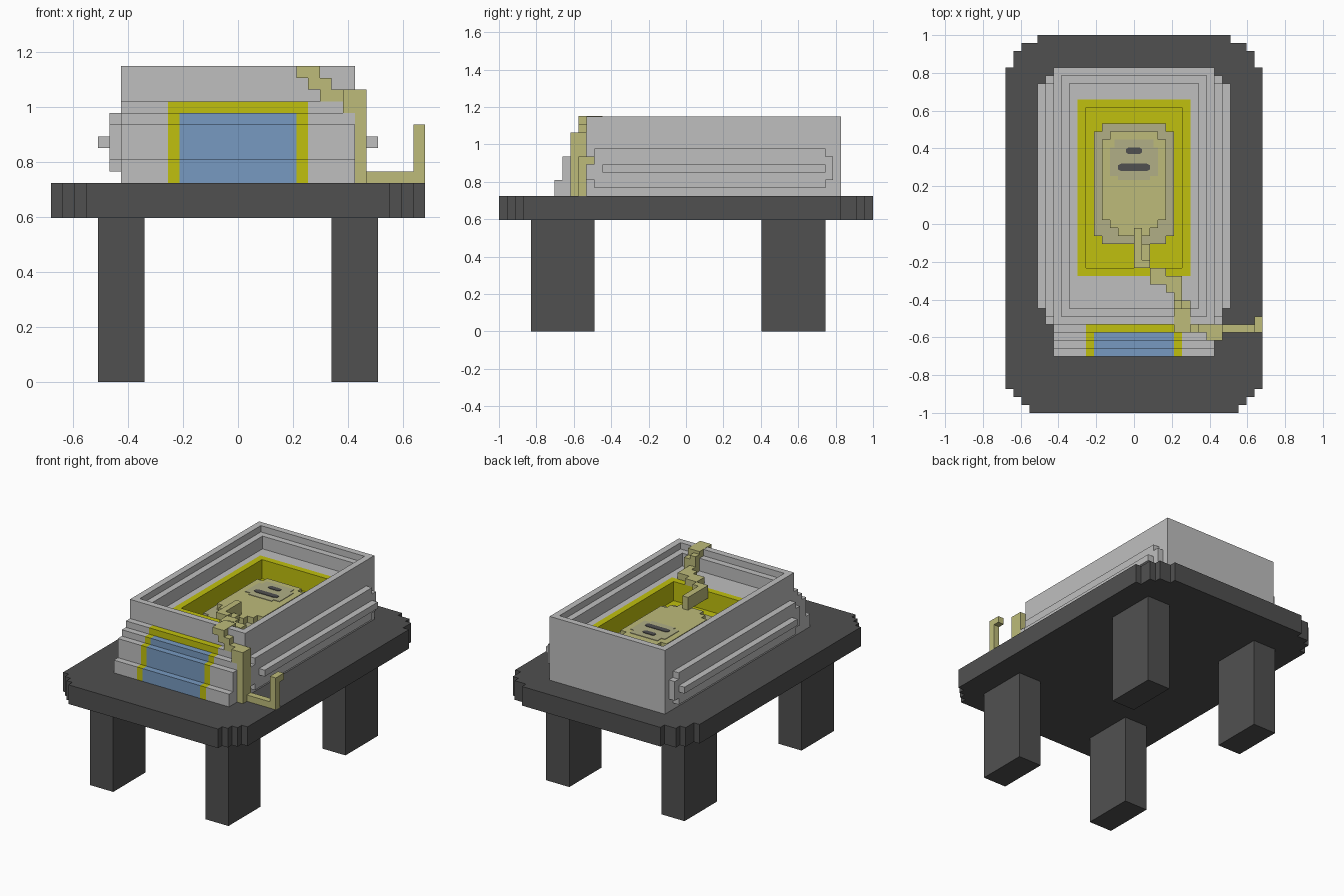
import bpy
import bmesh

cube = bpy.data.objects.get("Cube")
if cube:
    bpy.data.objects.remove(cube, do_unlink=True)

V = 2 / 47          # size of one block
MID = 23.5          # block row at y = 0


def material(name, srgb):
    lin = [(c / 255 / 12.92) if c < 11 else ((c / 255 + 0.055) / 1.055) ** 2.4 for c in srgb]
    m = bpy.data.materials.new(name)
    m.use_nodes = True
    m.diffuse_color = (*lin, 1)
    m.node_tree.nodes["Principled BSDF"].inputs["Base Color"].default_value = (*lin, 1)
    return m


DARK = material("dark grey", (80, 80, 80))
GREY = material("light grey", (191, 191, 191))
YELLOW = material("strong yellow", (192, 192, 14))
BLUE = material("panel blue", (119, 154, 193))
OLIVE = material("pale olive", (189, 187, 122))
DUST = material("dusty olive", (177, 175, 134))


def finish(name, bm, mat):
    bmesh.ops.recalc_face_normals(bm, faces=bm.faces)
    for v in bm.verts:
        v.co = (v.co.x * V, (v.co.y - MID) * V, v.co.z * V)
    me = bpy.data.meshes.new(name)
    bm.to_mesh(me)
    bm.free()
    me.materials.append(mat)
    ob = bpy.data.objects.new(name, me)
    bpy.context.scene.collection.objects.link(ob)
    return ob


def boxes(name, mat, *specs):
    """Boxes given in blocks as x0, x1, y0, y1, z0, z1."""
    bm = bmesh.new()
    for x0, x1, y0, y1, z0, z1 in specs:
        vs = bmesh.ops.create_cube(bm, size=1)["verts"]
        for v in vs:
            v.co = ((x0 + x1) / 2 + v.co.x * (x1 - x0),
                    (y0 + y1) / 2 + v.co.y * (y1 - y0),
                    (z0 + z1) / 2 + v.co.z * (z1 - z0))
    return finish(name, bm, mat)


def both(*specs):
    """Specs plus their copies mirrored in x."""
    return list(specs) + [(-s[1], -s[0], *s[2:]) for s in specs]


def prism(name, mat, half, z0, z1):
    """Extrude a symmetric plan given by its +x half, front to back."""
    bm = bmesh.new()
    plan = half + [(-x, y) for x, y in reversed(half)]
    face = bm.faces.new([bm.verts.new((x, y, z0)) for x, y in plan])
    new = bmesh.ops.extrude_face_region(bm, geom=[face])["geom"]
    bmesh.ops.translate(bm, vec=(0, 0, z1 - z0),
                        verts=[g for g in new if isinstance(g, bmesh.types.BMVert)])
    # the extrusion keeps or drops the first face; make sure the base is closed
    edges = [e for e in bm.edges if e.is_boundary]
    if edges:
        bmesh.ops.contextual_create(bm, geom=edges)
    return finish(name, bm, mat)


def ring(name, mat, outer, inner, z0, z1):
    """Rectangular frame; outer and inner are half width, y0, y1."""
    bm = bmesh.new()
    loops = []
    for (w, y0, y1), z in ((outer, z0), (outer, z1), (inner, z1), (inner, z0)):
        loops.append([bm.verts.new(p) for p in
                      ((-w, y0, z), (w, y0, z), (w, y1, z), (-w, y1, z))])
    for k in range(4):
        a, b = loops[k], loops[(k + 1) % 4]
        for i in range(4):
            j = (i + 1) % 4
            bm.faces.new((a[i], a[j], b[j], b[i]))
    return finish(name, bm, mat)


# Table
prism("table_top", DARK, [
    (13, 0), (13, 1), (14, 1), (14, 2), (15, 2), (15, 3), (16, 3), (16, 43),
    (15, 43), (15, 45), (14, 45), (14, 46), (12, 46), (12, 47)], 14, 17)
for label, y0, y1 in (("front", 4, 12), ("back", 33, 41)):
    boxes(label + "_legs", DARK, *both((8, 12, y0, y1, 0, 14)))

# Open case with stepped inner walls
ring("case_wall", GREY, (10, 11, 43), (9, 12, 42), 17, 27)
ring("inner_ledge", GREY, (9, 12, 42), (8, 13, 41), 17, 26)
ring("inner_deck", GREY, (8, 13, 41), (7, 17, 39), 17, 24)
ring("tray_rim", YELLOW, (7, 17, 39), (6, 18, 38), 17, 24)
boxes("tray_floor", YELLOW, (-6, 6, 18, 38, 17, 21))

# Side mouldings
boxes("side_mouldings", GREY, *both(
    (10, 11, 12, 41, 18, 23), (10, 11, 11, 12, 19, 22),
    (10, 11, 41, 42, 19, 22), (11, 12, 13, 41, 20, 21)))

# Stepped front with a framed panel: (row, top height)
steps = ((7, 19), (8, 22), (9, 23))
boxes("front_steps", GREY, *both(*[(6, 10, y, y + 1, 17, z) for y, z in steps],
                                 (6, 10, 10, 11, 17, 24)))
boxes("front_panel", BLUE, *[(-5, 5, y, y + 1, 17, z) for y, z in steps])
boxes("front_frame", YELLOW, *both(*[(5, 6, y, y + 1, 17, z) for y, z in steps]),
      (-6, 6, 10, 11, 17, 24))

# Creature lying in the tray
prism("body_edge", DUST, [(4, 21), (4, 22), (5, 22), (5, 35), (4, 35), (4, 36)], 21, 22)
prism("body", OLIVE, [(2, 22), (2, 23), (3, 23), (3, 24), (4, 24), (4, 34),
                      (3, 34), (3, 35)], 22, 23)
prism("face_patch", DUST, [(2, 29), (2, 29.5), (3, 29.5), (3, 33), (2.4, 33), (2.4, 34)],
      23, 23.08)
prism("mouth", DARK, [(1.6, 30.1), (2, 30.3), (2, 30.8), (1.6, 31)], 23.08, 23.16)
prism("eye", DARK, [(0.7, 32.2), (1, 32.4), (1, 32.8), (0.7, 33)], 23.08, 23.16)

# Tendril climbing out of the tray, over the front wall and down to the table
boxes("tendril_inside", OLIVE,
      (0, 1, 18, 23, 23, 25), (1, 2, 18, 19, 24, 25), (1, 2, 19, 21, 23, 24),
      (2, 4, 16, 18, 24, 25), (4, 5, 15, 17, 24, 25), (5, 6, 14, 17, 24, 25),
      (5, 6, 12, 14, 24, 26.6), (6, 7, 13, 14, 24, 26))
boxes("tendril_over_wall", OLIVE, (5, 7, 9.98, 13, 26, 27.04))
boxes("tendril_outside", OLIVE,
      (6, 8, 10, 11, 25, 26), (7, 9, 10, 11, 24, 25), (9, 11, 9, 11, 24, 25),
      (9, 10, 9, 10, 23, 24), (10, 11, 9, 11, 17, 24))
boxes("tendril_tip", OLIVE,
      (11, 16, 10, 11, 17, 18), (15, 16, 10, 11, 18, 22), (15, 16, 11, 12, 21, 22))
